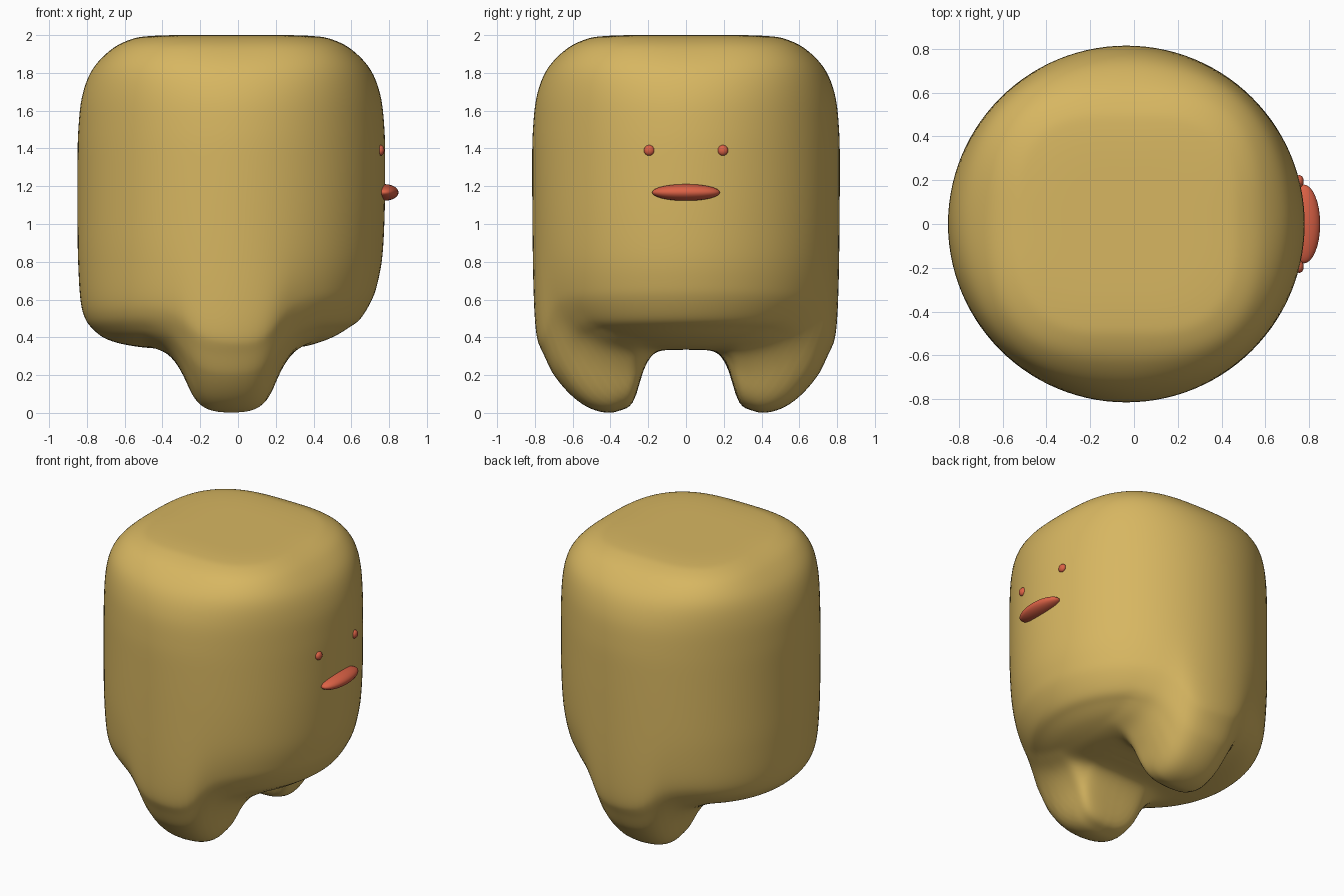
import bpy, math

if "Cube" in bpy.data.objects:
    bpy.data.objects.remove(bpy.data.objects["Cube"])

CX = -0.035      # body axis in x
SEG, SUB = 112, 8


def curve(xs, ys, x):
    """Smooth interpolation through a few points."""
    x = min(max(x, xs[0]), xs[-1])
    i = 0
    while i < len(xs) - 2 and x > xs[i + 1]:
        i += 1

    def slope(k):
        a, b = max(k - 1, 0), min(k + 1, len(xs) - 1)
        if 0 < k < len(xs) - 1 and (ys[k] - ys[a]) * (ys[b] - ys[k]) <= 0:
            return 0.0
        return (ys[b] - ys[a]) / (xs[b] - xs[a])
    h = xs[i + 1] - xs[i]
    t = (x - xs[i]) / h
    return ((2*t**3 - 3*t**2 + 1) * ys[i] + (t**3 - 2*t**2 + t) * h * slope(i)
            + (3*t**2 - 2*t**3) * ys[i + 1] + (t**3 - t**2) * h * slope(i + 1))


def smoothstep(a, b, x):
    t = min(max((x - a) / (b - a), 0), 1)
    return t * t * (3 - 2 * t)


def material(name, rgb):
    m = bpy.data.materials.new(name)
    m.diffuse_color = (*rgb, 1)
    m.use_nodes = True
    m.node_tree.nodes["Principled BSDF"].inputs["Base Color"].default_value = m.diffuse_color
    return m


tan = material("mustard", (0.68, 0.47, 0.12))
red = material("coral_red", (0.71, 0.12, 0.06))

# Radial profiles from the underside centre, up the wall, to the top centre
top = [(.815, 1.3), (.811, 1.5), (.79, 1.68), (.735, 1.82), (.635, 1.925),
       (.53, 1.978), (.43, 1.995), (.25, 2.0), (0, 2.0)]
back = [(0, .335), (.15, .335), (.3, .338), (.45, .345), (.58, .365), (.67, .395),
        (.73, .44), (.775, .5), (.80, .6), (.812, .8), (.815, 1.0)] + top
face = [(0, .335), (.15, .335), (.3, .343), (.42, .36), (.535, .4), (.62, .45),
        (.685, .5), (.745, .6), (.775, .69), (.80, .83), (.812, 1.05)] + top
IDX = list(range(len(back)))

# Leg height along the side axis, and leg strength across its width
LEG_Y = [0, .15, .2, .235, .26, .29, .35, .4, .5, .6, .7, .75, .8, .815]
LEG_Z = [.335, .325, .28, .2, .1, .04, .012, 0, .02, .085, .2, .3, .42, .52]
WID_X = [0, .1, .17, .22, .25, .33, .45]
WID_W = [1, .97, .87, .67, .45, .13, 0]


def body_point(samples, a):
    rb, zb, rf, zf = samples
    k = (1 + math.cos(a)) / 2
    r, z = rb + (rf - rb) * k, zb + (zf - zb) * k
    if z > 1.3:   # squarer top on the diagonals
        r += .13 * math.sin(2 * a) ** 2 * r / .8 * max(0, 1 - (r / .815) ** 4)
    x, y = r * math.cos(a), r * math.sin(a)
    # pull the underside down into two legs
    ay = abs(y)
    s = ay + (r - ay) * smoothstep(.4, .7, ay)
    w = curve(WID_X, WID_W, abs(x)) * (1 - smoothstep(.6, 1.1, z))
    z += w * min(0, curve(LEG_Y, LEG_Z, s) - z)
    return (x + CX, y, z)


# Body with legs as one skin
n = (len(back) - 1) * SUB
rows = []
for j in range(1, n):
    t = j / SUB
    rows.append([curve(IDX, [p[c] for p in prof], t)
                 for prof in (back, face) for c in (0, 1)])
verts = [body_point(row, 2 * math.pi * i / SEG) for row in rows for i in range(SEG)]
faces = []
for j in range(len(rows) - 1):
    for i in range(SEG):
        i2 = (i + 1) % SEG
        faces.append((j*SEG + i, j*SEG + i2, (j+1)*SEG + i2, (j+1)*SEG + i))
low, high = len(verts), len(verts) + 1
verts += [(CX, 0, .335), (CX, 0, 2.0)]
last = (len(rows) - 1) * SEG
for i in range(SEG):
    i2 = (i + 1) % SEG
    faces.append((low, i2, i))
    faces.append((high, last + i, last + i2))
mesh = bpy.data.meshes.new("body")
mesh.from_pydata(verts, [], faces)
mesh.materials.append(tan)
mesh.shade_smooth()
body = bpy.data.objects.new("body", mesh)
bpy.context.collection.objects.link(body)
soft = body.modifiers.new("soften", "SMOOTH")
soft.factor, soft.iterations = 0.5, 4


# Eyes and mouth
def ellipsoid(name, loc, size):
    bpy.ops.mesh.primitive_uv_sphere_add(segments=32, ring_count=16, radius=1, location=loc)
    o = bpy.context.object
    o.name = name
    o.scale = size
    o.data.materials.append(red)
    bpy.ops.object.shade_smooth()


for side, name in ((-1, "eye_right"), (1, "eye_left")):
    ellipsoid(name, (.755, side * .195, 1.39), (.02, .028, .028))
ellipsoid("mouth", (.775, 0, 1.167), (.075, .18, .044))
